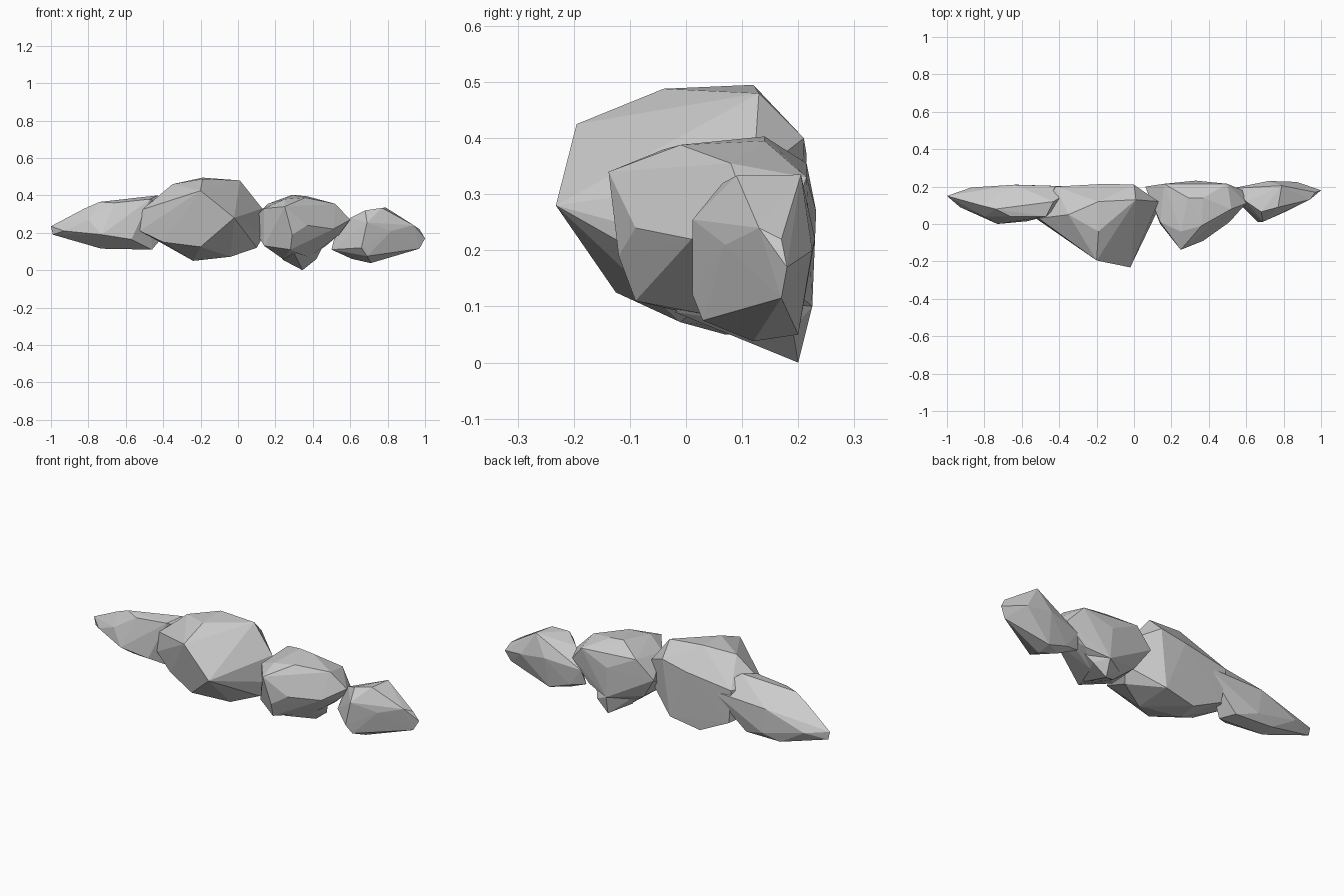
import bpy, bmesh


def rock(name, points):
    """Faceted boulder: convex hull around its corner points."""
    bm = bmesh.new()
    for p in points:
        bm.verts.new(p)
    bmesh.ops.convex_hull(bm, input=bm.verts[:])
    loose = [v for v in bm.verts if not v.link_faces]
    bmesh.ops.delete(bm, geom=loose, context='VERTS')
    bmesh.ops.recalc_face_normals(bm, faces=bm.faces[:])
    me = bpy.data.meshes.new(name)
    bm.to_mesh(me)
    bm.free()
    ob = bpy.data.objects.new(name, me)
    bpy.context.collection.objects.link(ob)
    return ob


# long low rock at the left end
rock("left_rock", [
    (-1, .15, .235), (-.99, .15, .19), (-.93, .09, .21), (-.87, .195, .21),
    (-.73, 0, .19), (-.57, .015, .165), (-.80, .04, .27), (-.82, .10, .33),
    (-.74, .08, .365), (-.66, .04, .36), (-.47, .04, .38), (-.43, .12, .40),
    (-.64, .21, .29), (-.30, .20, .30), (-.73, .11, .115), (-.46, .10, .11),
    (-.72, .19, .12), (-.50, .18, .115), (-.62, .21, .15)])

# big main boulder
rock("main_rock", [
    (-.20, -.195, .425), (-.02, -.232, .28), (-.20, -.125, .125), (-.19, -.04, .488),
    (-.19, .12, .495), (.01, .13, .48), (-.35, .05, .46), (-.51, .03, .325),
    (-.525, .03, .21), (-.40, -.03, .15), (-.24, .07, .05), (-.04, -.01, .072),
    (.10, .05, .12), (.14, .10, .19), (.13, .12, .33), (0, .21, .40),
    (-.15, .215, .37), (-.42, .20, .33), (-.40, .19, .14), (-.04, .20, .085),
    (-.22, .19, .052), (-.37, -.06, .36)])

# middle right rock, with a pointed lump below it
rock("middle_rock", [
    (.25, -.138, .34), (.29, -.12, .19), (.28, -.09, .11), (.37, -.09, .24),
    (.25, -.04, .38), (.36, -.01, .388), (.29, .14, .403), (.37, .14, .395),
    (.52, .08, .355), (.60, .11, .27), (.58, .18, .24), (.51, .01, .22),
    (.54, .13, .19), (.47, .19, .13), (.14, .0, .13), (.14, .01, .33),
    (.16, .215, .355), (.06, .20, .26), (.14, .17, .14), (.33, .232, .27),
    (.50, .215, .33), (.34, .225, .10), (.24, .12, .06), (.38, .12, .07)])
rock("middle_rock_point", [
    (.345, .20, .0), (.24, .13, .055), (.20, .15, .12), (.42, .19, .06),
    (.46, .14, .14), (.34, .225, .10), (.30, -.02, .09), (.30, .12, .20)])

# small rock at the right end
rock("right_rock", [
    (.50, .17, .11), (.52, .19, .19), (.60, .12, .28), (.68, .065, .32),
    (.77, .09, .333), (.79, .205, .335), (.69, .012, .255), (.66, .012, .12),
    (.69, .03, .075), (.82, .07, .21), (.87, .14, .28), (.94, .13, .24),
    (.97, .17, .22), (1, .18, .17), (.97, .17, .115), (.71, .12, .038),
    (.71, .20, .05), (.59, .19, .09), (.61, .15, .06), (.72, .23, .22),
    (.87, .225, .20)])
